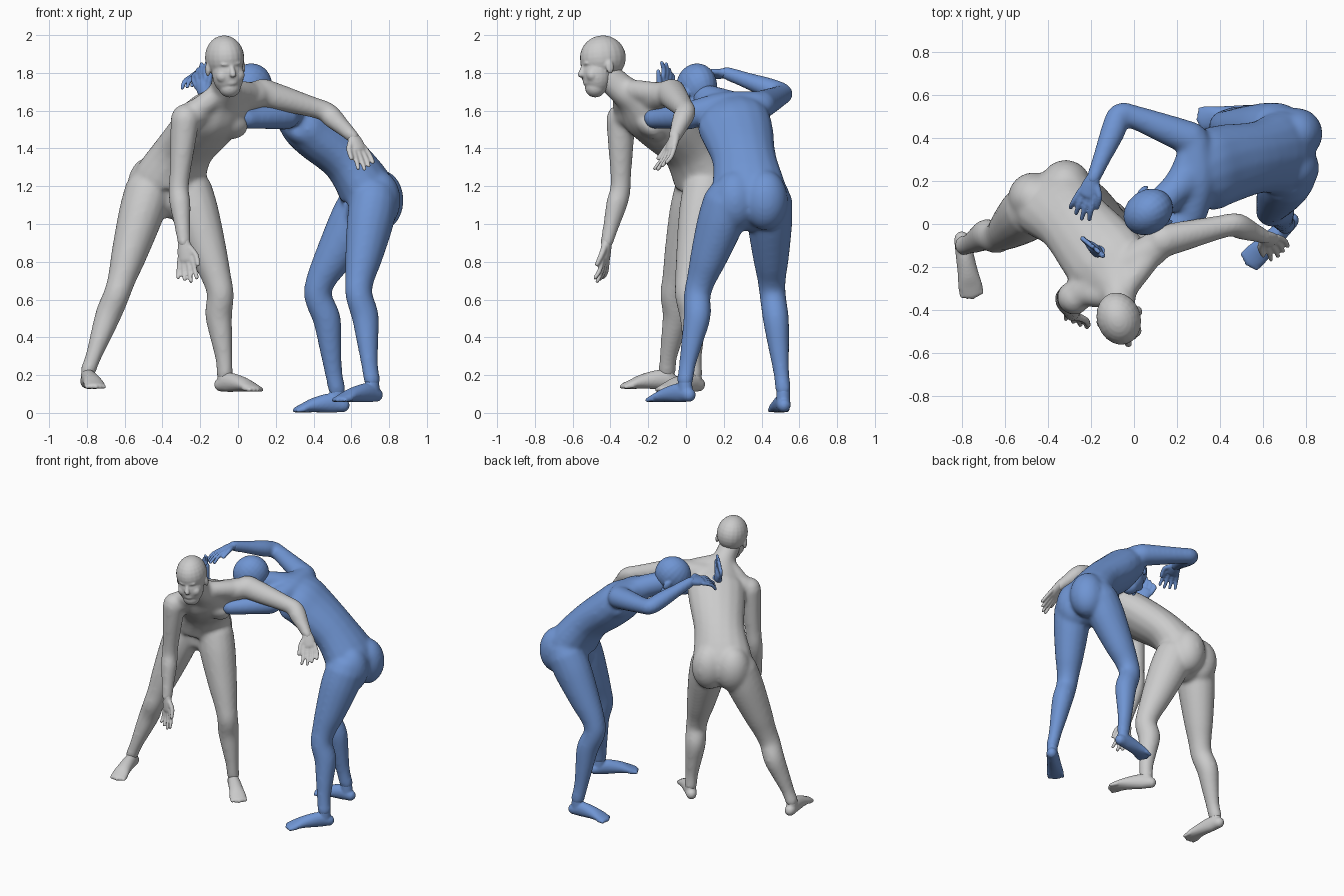
import bpy, bmesh
from math import sin, cos, pi, radians
from mathutils import Vector as V, Matrix

if "Cube" in bpy.data.objects:
    bpy.data.objects.remove(bpy.data.objects["Cube"])

N = 16


def tube(bm, pts, side):
    """Rounded loft through (position, half width, half depth); side is a vector or one per point."""
    P = [V(p[0]) for p in pts]
    W = [V((p[1], p[2])) for p in pts]
    S = [V(s) for s in side] if isinstance(side, list) else [V(side)] * len(P)

    def cr(a, i, t):
        p0, p1, p2, p3 = (a[max(0, min(len(a) - 1, i + k))] for k in (-1, 0, 1, 2))
        return 0.5 * (2 * p1 + (p2 - p0) * t + (2 * p0 - 5 * p1 + 4 * p2 - p3) * t * t
                      + (3 * p1 - p0 - 3 * p2 + p3) * t ** 3)
    path = [(cr(P, i, k / 4), cr(W, i, k / 4), S[i].lerp(S[i + 1], k / 4))
            for i in range(len(P) - 1) for k in range(4)] + [(P[-1], W[-1], S[-1])]
    d0 = (path[0][0] - path[1][0]).normalized()
    d1 = (path[-1][0] - path[-2][0]).normalized()

    def cap(e, d):
        r = min(e[1])
        return [(e[0] + d * r * sin(radians(a)), e[1] * cos(radians(a)), e[2]) for a in (35, 65, 85)]
    path = cap(path[0], d0)[::-1] + path + cap(path[-1], d1)
    rings = []
    for i, (c, w, s) in enumerate(path):
        t = (path[min(i + 1, len(path) - 1)][0] - path[max(i - 1, 0)][0]).normalized()
        u = (s - t * s.dot(t)).normalized()
        v = t.cross(u)
        rings.append([bm.verts.new(c + u * w.x * cos(2 * pi * k / N) + v * w.y * sin(2 * pi * k / N))
                      for k in range(N)])
    for a, b in zip(rings, rings[1:]):
        for k in range(N):
            bm.faces.new((a[k], a[(k + 1) % N], b[(k + 1) % N], b[k]))
    bm.faces.new(rings[0][::-1])
    bm.faces.new(rings[-1])


def frame(up, fwd):
    up = V(up).normalized()
    fwd = V(fwd)
    fwd = (fwd - up * fwd.dot(up)).normalized()
    return Matrix((fwd.cross(up), fwd, up)).transposed()


def blob(bm, c, half, rot=Matrix.Identity(3)):
    m = Matrix.Translation(c) @ rot.to_4x4() @ Matrix.Diagonal((*half, 1))
    bmesh.ops.create_uvsphere(bm, u_segments=20, v_segments=14, radius=1, matrix=m)


def head(bm, c, up, fwd):
    R = frame(up, fwd)
    c = V(c)

    def put(off, half):
        blob(bm, c + R @ V(off), half, R)
    put((0, -.01, .045), (.102, .124, .118))     # skull
    put((0, .033, -.04), (.085, .08, .108))      # face
    put((0, .048, -.11), (.058, .055, .052))     # jaw and chin
    put((0, .096, .02), (.056, .015, .014))      # brow
    tube(bm, [(c + R @ V((0, .1, .012)), .011, .012), (c + R @ V((0, .122, -.035)), .018, .016)], R @ V((1, 0, 0)))
    put((0, .096, -.08), (.03, .016, .016))      # lips
    for s in (-1, 1):
        put((s * .098, -.012, -.012), (.012, .022, .036))   # ears
        put((s * .042, .075, -.045), (.036, .03, .035))     # cheeks


def leg(body, ends, hip, knee, ankle, toe, floor):
    h, k, a = V(hip), V(knee), V(ankle)
    d = V((toe[0] - a.x, toe[1] - a.y, 0))
    length = d.length
    d.normalize()
    s = V((-d.y, d.x, 0))
    tube(body, [(h, .124, .132), (h.lerp(k, .25), .12, .129), (h.lerp(k, .65), .096, .102),
                (h.lerp(k, .9), .076, .08), (k.lerp(a, .08), .07, .074),
                (k.lerp(a, .3) - d * .022, .07, .075), (k.lerp(a, .55) - d * .012, .058, .062),
                (k.lerp(a, .82), .043, .048), (a, .042, .047)], s)
    # foot
    g = V((a.x, a.y, floor))

    def at(f, z):
        return g + d * f + V((0, 0, z))
    tube(ends, [(at(0, a.z - floor), .035, .039), (at(0, .06), .037, .045)], s)
    tube(ends, [(at(-.03, .04), .036, .038), (at(.03, .052), .041, .052), (at(length * .5, .042), .048, .04),
                (at(length * .75, .027), .056, .026), (at(length - .022, .018), .045, .016)], s)
    for i in range(5):
        o = s * (i - 2) * .022
        tube(ends, [(at(length * .75, .02) + o, .013, .014),
                    (at(length - .01 - .007 * abs(i - 2), .013) + o, .012, .012)], s)


def arm(body, ends, sh, el, wr, tip, thumb, curl):
    s0, e, w, t, th, cu = map(V, (sh, el, wr, tip, thumb, curl))
    side = (w - e).cross(e - s0)
    tube(body, [(s0, .076, .08), (s0.lerp(e, .3), .068, .073), (s0.lerp(e, .8), .055, .057),
                (e.lerp(w, .04), .054, .056), (e.lerp(w, .28), .055, .059),
                (e.lerp(w, .65), .044, .045), (w, .037, .034)], side)
    # hand with four fingers and a thumb
    d = t - w
    th = (th - d * th.dot(d) / d.length_squared).normalized()
    tube(ends, [(w - d * .08, .03, .027), (w.lerp(t, .2), .042, .025), (w.lerp(t, .42), .043, .021)], th)
    for i in range(4):
        o = th * (i - 1.5) * .024
        f = .98 - .07 * abs(i - 2)
        tube(ends, [(w.lerp(t, .4) + o, .013, .013), (w.lerp(t, .72) + o * 1.3 + cu * .015, .0125, .0125),
                    (w.lerp(t, f) + o * 1.45 + cu * .06, .011, .011)], th)
    tube(ends, [(w.lerp(t, .12) + th * .025, .018, .018), (w.lerp(t, .35) + th * .06, .015, .015),
                (w.lerp(t, .58) + th * .066 + cu * .04, .012, .012)], th)


def torso(bm, spine, hip_side, chest_side, fwd, bridge):
    dims = [(.14, .11), (.2, .15), (.17, .13), (.19, .138), (.192, .132), (.13, .092), (.08, .08), (.072, .076)]
    hs, cs = V(hip_side).normalized(), V(chest_side).normalized()
    sides = [hs.lerp(cs, min(1, i / 3)) for i in range(len(spine))]
    tube(bm, [(p, *w) for p, w in zip(spine, dims)], sides)
    P = [V(p) for p in spine]
    f = V(fwd).normalized()
    for s in (-1, 1):
        blob(bm, P[1] - f * .055 + hs * s * .08 - V((0, 0, .03)), (.12, .12, .16))      # buttocks
        R = frame(P[4] - P[2], f)
        blob(bm, P[4] + R @ V((s * .085, .06, -.01)), (.095, .055, .085), R)            # chest muscle
    # shoulder girdle and slopes up to the neck
    a, m, b = map(V, bridge)
    tube(bm, [(a, .074, .077), (m, .08, .085), (b, .074, .077)], (0, 0, 1))
    for e in (a, b):
        tube(bm, [(P[6], .052, .052), (P[6].lerp(e, .5), .06, .06), (e, .06, .06)], (0, 0, 1))


def emit(name, bm, voxel, steps, mat):
    bmesh.ops.recalc_face_normals(bm, faces=bm.faces)
    me = bpy.data.meshes.new(name)
    bm.to_mesh(me)
    bm.free()
    ob = bpy.data.objects.new(name, me)
    bpy.context.collection.objects.link(ob)
    r = ob.modifiers.new("fuse", 'REMESH')
    r.mode, r.voxel_size, r.use_smooth_shade = 'VOXEL', voxel, True
    m = ob.modifiers.new("soften", 'SMOOTH')
    m.factor, m.iterations = .5, steps
    if mat:
        me.materials.append(mat)


def wrestler(name, build, color=None):
    mat = None
    if color:
        mat = bpy.data.materials.new(name)
        mat.diffuse_color = color
        mat.use_nodes = True
        mat.node_tree.nodes["Principled BSDF"].inputs["Base Color"].default_value = mat.diffuse_color
    body, ends = bmesh.new(), bmesh.new()
    build(body, ends)
    emit(name + "_body", body, .011, 18, mat)
    emit(name + "_head_hands_feet", ends, .006, 6, mat)


def upright(b, e):
    torso(b, [(-.385, .095, 1.14), (-.37, .1, 1.22), (-.285, .015, 1.39), (-.175, -.115, 1.52), (-.11, -.2, 1.595),
              (-.08, -.275, 1.665), (-.07, -.34, 1.715), (-.065, -.42, 1.79)],
          (.93, .36, 0), (.87, .44, .2), (.4, -.9, -.1),
          [(-.25, -.32, 1.575), (-.085, -.225, 1.64), (.1, -.11, 1.685)])
    head(e, (-.065, -.445, 1.835), (-.06, -.1, 1), (.3, -.93, -.1))
    leg(b, e, (-.475, .07, 1.18), (-.63, -.06, .66), (-.795, -.1, .22), (-.75, -.35, 0), .125)
    leg(b, e, (-.265, .11, 1.18), (-.095, .01, .66), (-.07, .045, .2), (.11, -.14, 0), .11)
    arm(b, e, (-.28, -.345, 1.56), (-.315, -.345, 1.19), (-.285, -.42, .9), (-.265, -.44, .69), (1, -.4, 0), (0, -.4, 0))
    arm(b, e, (.13, -.08, 1.695), (.46, .0, 1.6), (.61, -.06, 1.46), (.685, -.11, 1.31), (-.7, -.5, -.2), (0, -.5, -.3))


def bent(b, e):
    torso(b, [(.68, .335, 1.07), (.695, .335, 1.15), (.575, .31, 1.335), (.415, .275, 1.475), (.335, .245, 1.55),
              (.255, .205, 1.615), (.205, .17, 1.645), (.13, .1, 1.665)],
          (.1, .99, 0), (.05, 1, .08), (-1, -.1, -.1),
          [(.28, .38, 1.63), (.295, .21, 1.62), (.265, .05, 1.585)])
    head(e, (.085, .07, 1.69), (-.55, -.4, .73), (-.5, -.35, -.6))
    leg(b, e, (.67, .44, 1.12), (.415, .455, .66), (.525, .515, .12), (.29, .485, 0), 0)
    leg(b, e, (.72, .22, 1.12), (.635, .065, .66), (.71, -.005, .17), (.52, -.19, 0), .055)
    arm(b, e, (.27, .395, 1.63), (-.06, .52, 1.69), (-.19, .21, 1.8), (-.26, .04, 1.77), (.7, -.2, .2), (0, -.2, -.7))
    arm(b, e, (.255, .02, 1.575), (.045, -.17, 1.555), (-.17, -.13, 1.68), (-.23, -.07, 1.83), (.6, -.5, .2), (.4, -.4, .2))


wrestler("standing_wrestler", upright)
wrestler("bent_wrestler", bent, (.16, .3, .65, 1))
